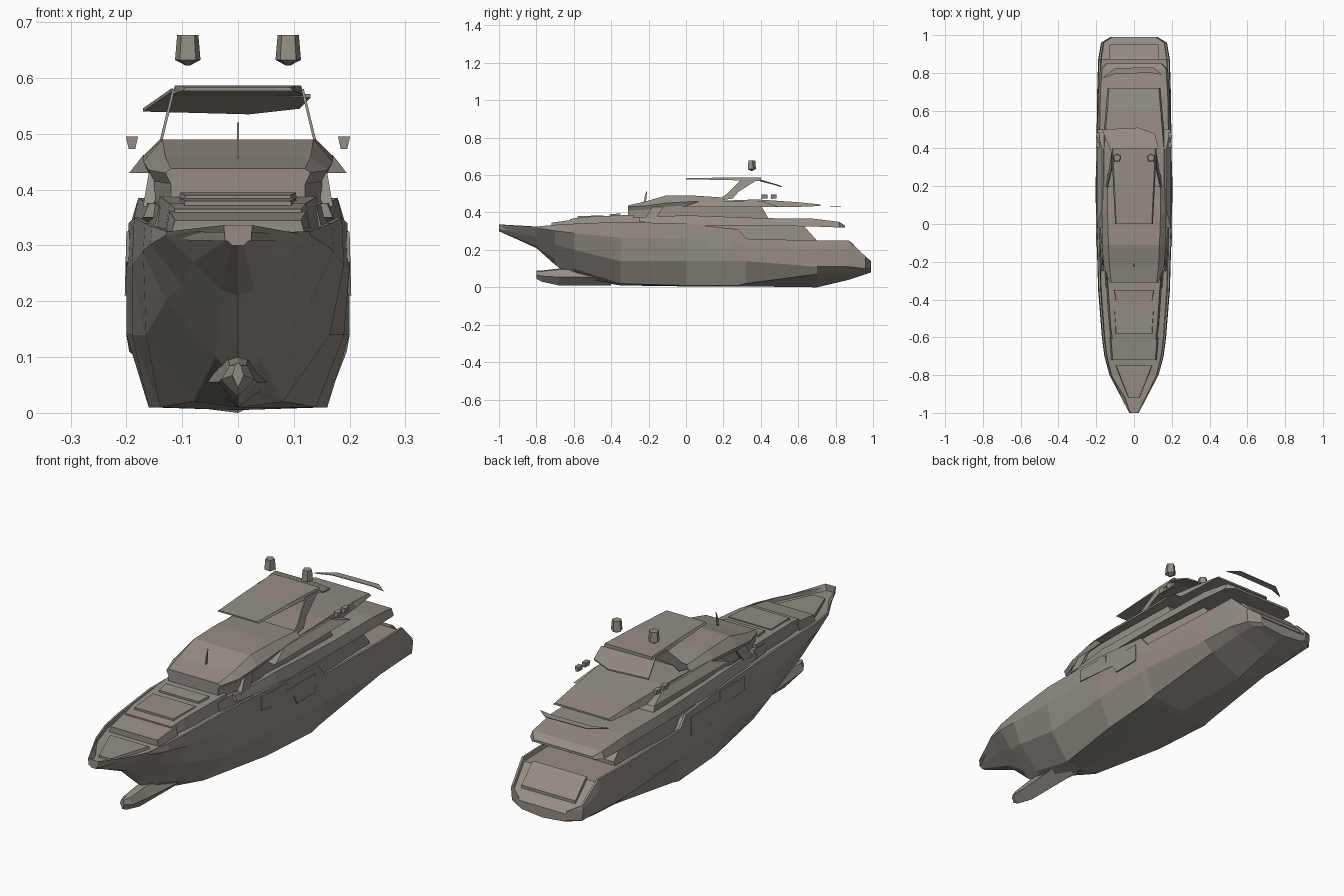
import bpy
import bmesh
from mathutils import Vector

old = bpy.data.objects.get("Cube")
if old:
    bpy.data.objects.remove(old, do_unlink=True)

# Single warm grey finish
paint = bpy.data.materials.new("warm_grey")
paint.use_nodes = True
paint.diffuse_color = (.3, .27, .235, 1)
paint.node_tree.nodes["Principled BSDF"].inputs["Base Color"].default_value = paint.diffuse_color


def finish(name, bm):
    """Turn a bmesh into a flat shaded, painted object."""
    bmesh.ops.remove_doubles(bm, verts=bm.verts[:], dist=.0001)
    bmesh.ops.recalc_face_normals(bm, faces=bm.faces[:])
    mesh = bpy.data.meshes.new(name)
    bm.to_mesh(mesh)
    bm.free()
    mesh.materials.append(paint)
    obj = bpy.data.objects.new(name, mesh)
    bpy.context.scene.collection.objects.link(obj)
    return obj


def loft(name, rows):
    """Skin half sections (y, [(half_width, z), ...]) mirrored over x."""
    bm = bmesh.new()
    rings = []
    for y, half in rows:
        ring = [bm.verts.new((width, y, z)) for width, z in half]
        ring += [bm.verts.new((-width, y, z)) for width, z in reversed(half)]
        rings.append(ring)
    count = len(rings[0])
    for front, back in zip(rings, rings[1:]):
        for i in range(count):
            j = (i + 1) % count
            bm.faces.new((front[i], front[j], back[j], back[i]))
    bm.faces.new(rings[0])
    bm.faces.new(rings[-1])
    return finish(name, bm)


def block(name, rows, taper=.94):
    """Four sided loft: (y, half_width, bottom_z, top_z), narrowed at the top."""
    return loft(name, [(y, [(width, low), (width * taper, high)])
                       for y, width, low, high in rows])


def plate(name, points, thickness):
    """Flat polygon thickened by a vector."""
    bm = bmesh.new()
    base = bm.faces.new([bm.verts.new(point) for point in points])
    grown = bmesh.ops.extrude_face_region(bm, geom=[base])["geom"]
    moved = [v for v in grown if isinstance(v, bmesh.types.BMVert)]
    bmesh.ops.translate(bm, verts=moved, vec=Vector(thickness))
    return finish(name, bm)


def side_plates(name, x_low, x_high, profile, thick):
    """Matching plates on both sides, leaning from x_low to x_high."""
    heights = [z for y, z in profile]
    low, span = min(heights), max(heights) - min(heights)
    for label, side in (("left", 1), ("right", -1)):
        points = [(side * (x_low + (x_high - x_low) * (z - low) / span), y, z)
                  for y, z in profile]
        plate(label + "_" + name, points, (-side * thick, 0, 0))


# Hull: y, keel height, then width and height of chine, flank and sheer
stations = [
    (-1, .3, .01, .3, .02, .31, .025, .323),
    (-.8, .21, .03, .22, .08, .27, .13, .325),
    (-.7, .12, .03, .15, .1, .23, .157, .334),
    (-.6, .05, .04, .1, .13, .2, .17, .34),
    (-.35, .01, .08, .02, .165, .14, .19, .35),
    (0, .005, .14, .01, .19, .14, .2, .34),
    (.28, .005, .16, .01, .2, .14, .2, .31),
    (.32, .005, .16, .02, .2, .14, .2, .26),
    (.7, 0, .15, .07, .195, .11, .195, .25),
    (.87, .04, .15, .08, .185, .11, .19, .25),
    (.96, .07, .14, .09, .17, .1, .175, .165),
    (.99, .08, .1, .09, .12, .1, .125, .14),
]
hull_rows = []
for y, keel, chine, chine_z, flank, flank_z, sheer, sheer_z in stations:
    belly = (sheer, (flank_z + sheer_z) / 2 + .02)
    rim = [(sheer * .98, sheer_z), (sheer * .93, sheer_z)]
    sunken_deck = (sheer * .91, sheer_z - .015)
    hull_rows.append((y, [(0, keel), (chine, chine_z), (flank, flank_z), belly]
                      + rim + [sunken_deck]))
loft("hull", hull_rows)

# Bulbous forefoot: y, half width, bottom, top
bulb_rows = []
for y, width, low, high in [(-.8, .01, .045, .09), (-.77, .03, .03, .09),
                            (-.68, .035, .01, .1), (-.4, .06, .01, .1)]:
    middle = (low + high) / 2
    bulb_rows.append((y, [(0, low), (width, middle), (width / 2, high - .005), (0, high)]))
loft("bow_bulb", bulb_rows)

# Foredeck: anchor locker, step, lounge and cushions
block("anchor_locker", [(-.92, .03, .3, .318), (-.75, .1, .3, .325)])
block("foredeck_step", [(-.72, .12, .32, .345), (-.6, .13, .32, .362)])
block("fore_lounge", [(-.62, .12, .33, .365), (-.55, .13, .33, .376), (-.28, .15, .33, .388)])
for name, front, back, top in (("sunpad", -.58, -.44, .385), ("fore_sofa", -.41, -.35, .395)):
    block(name, [(front, .1, .36, top - .005), (back, .11, .36, top)])

# Main deck house with a sloped aft end, and the stern door
block("main_house", [(-.34, .15, .33, .37), (-.1, .17, .3, .385), (.3, .17, .24, .37),
                     (.62, .15, .23, .34), (.7, .15, .23, .25)])
block("transom_door", [(.87, .13, .2, .248), (.885, .13, .18, .24), (.95, .13, .12, .172)],
      taper=1)
side_plates("bulwark", .203, .2, [(-.12, .27), (-.12, .325), (.05, .325), (.05, .29),
                                  (.25, .29), (.25, .21), (.12, .21), (.1, .25)], .006)

# Upper deck overhang
block("upper_deck", [(-.25, .17, .35, .375), (0, .19, .33, .385), (.4, .195, .33, .37),
                     (.68, .19, .325, .367), (.82, .18, .32, .35), (.85, .15, .32, .33)])

# Bridge house with raked windscreen roof
block("bridge_house", [(-.31, .12, .37, .43), (-.2, .15, .37, .44), (.1, .16, .37, .44),
                       (.4, .15, .36, .44), (.44, .15, .36, .37)], taper=1)
roof_rows = []
for y, brow, brow_z, roof, roof_z in [(-.31, .13, .43, .12, .438), (-.22, .16, .435, .13, .458),
                                      (-.11, .17, .45, .135, .49), (.05, .17, .46, .14, .49),
                                      (.2, .165, .46, .14, .48)]:
    roof_rows.append((y, [(brow - .01, brow_z - .02), (brow, brow_z), (roof, roof_z)]))
loft("windscreen_roof", roof_rows)

# Flybridge deck and side wings
block("flybridge_deck", [(.1, .17, .43, .46), (.38, .17, .43, .47),
                         (.6, .15, .43, .455), (.72, .14, .435, .443)])
side_plates("bridge_wing", .195, .17, [(-.02, .43), (.08, .462), (.4, .462), (.5, .43)], .035)
side_plates("window_post", .17, .16, [(-.22, .37), (-.18, .43), (-.12, .43), (-.16, .37)], .02)

# Thin curved awning edge behind the flybridge
plate("stern_awning", [(x, y, .43) for x, y in [(-.17, .77), (-.1, .825), (.1, .83), (.15, .79),
                                                (.09, .8), (-.1, .795)]], (0, 0, .003))

# Radar arch legs and hardtop
side_plates("arch_leg", .147, .118, [(.16, .46), (.25, .475), (.28, .51), (.39, .58),
                                     (.3, .58), (.22, .5)], .005)
block("hardtop", [(0, .1, .577, .583), (.2, .11, .574, .587), (.4, .12, .568, .587)])
plate("hardtop_tail", [(-.12, .38, .575), (-.17, .5, .54), (.02, .51, .535),
                       (.11, .48, .545), (.13, .4, .565)], (0, 0, .006))


def satellite_dome(name, x):
    """Five sided canister with a short pointed foot."""
    bm = bmesh.new()
    bmesh.ops.create_cone(bm, cap_ends=True, segments=5, radius1=.024, radius2=.02, depth=.045)
    foot = bmesh.ops.create_cone(bm, cap_ends=True, segments=5, radius1=.004, radius2=.024,
                                 depth=.01)
    bmesh.ops.translate(bm, verts=foot["verts"], vec=Vector((0, 0, -.0275)))
    dome = finish(name, bm)
    dome.location = (x, .35, .655)


# Satellite domes and horns on both sides
for label, side in (("left", 1), ("right", -1)):
    satellite_dome(label + "_satellite_dome", side * .09)
    for place, y in (("front", .42), ("rear", .47)):
        horn = block(label + "_" + place + "_horn",
                     [(y - .015, .006, .473, .495), (y + .015, .005, .475, .495)], taper=1.8)
        horn.location.x = side * .19

# Small mast on the bridge roof
plate("bow_mast", [(-.002, y, z) for y, z in [(-.225, .45), (-.215, .45), (-.21, .49),
                                              (-.208, .52), (-.22, .49)]], (.004, 0, 0))
